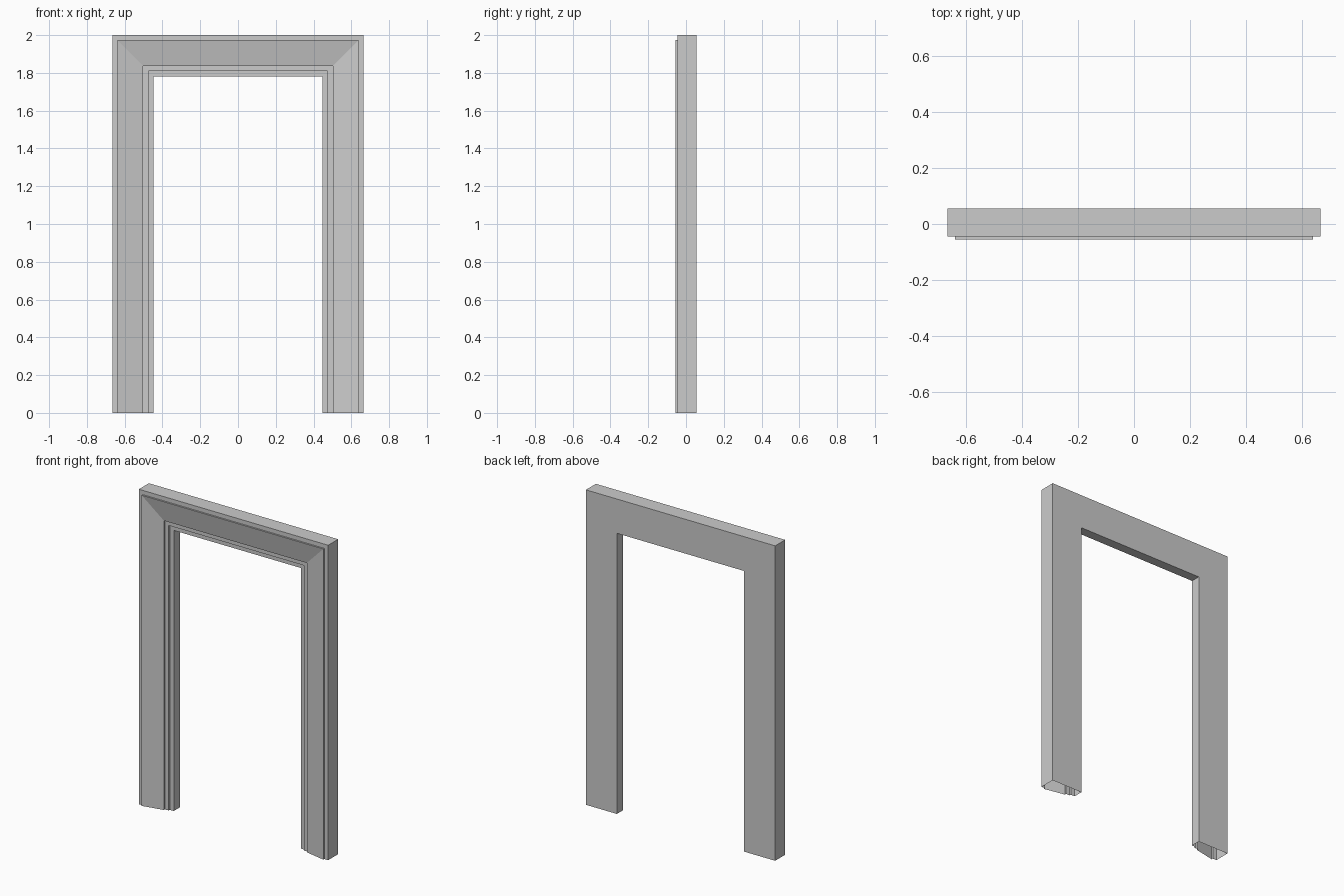
import bpy, bmesh

if "Cube" in bpy.data.objects:
    bpy.data.objects.remove(bpy.data.objects["Cube"])

HALF_W, TOP = 0.665, 2.0

# Moulding cross-section: (inset from outer edge, y)
profile = [
    (0.0, 0.055), (0.0, -0.045), (0.027, -0.045), (0.027, -0.055),
    (0.163, -0.027), (0.163, -0.017), (0.19, -0.017), (0.19, -0.006),
    (0.218, -0.006), (0.218, 0.055),
]


def station(bm, side, z_of):
    return [bm.verts.new((side * (HALF_W - d), y, z_of(d))) for d, y in profile]


# Sweep the section up one jamb, across the mitred head and down the other
bm = bmesh.new()
rings = [
    station(bm, -1, lambda d: 0.0),
    station(bm, -1, lambda d: TOP - d),
    station(bm, 1, lambda d: TOP - d),
    station(bm, 1, lambda d: 0.0),
]
n = len(profile)
for a, b in zip(rings, rings[1:]):
    for i in range(n):
        j = (i + 1) % n
        bm.faces.new((a[i], b[i], b[j], a[j]))

# Feet stay open; make sure the walls face outward
bmesh.ops.recalc_face_normals(bm, faces=bm.faces)
bm.normal_update()
outer = min(bm.faces, key=lambda f: f.calc_center_median().x)
if outer.normal.x > 0:
    bmesh.ops.reverse_faces(bm, faces=bm.faces)

mesh = bpy.data.meshes.new("door_frame")
bm.to_mesh(mesh)
bm.free()
frame = bpy.data.objects.new("door_frame", mesh)
bpy.context.collection.objects.link(frame)
